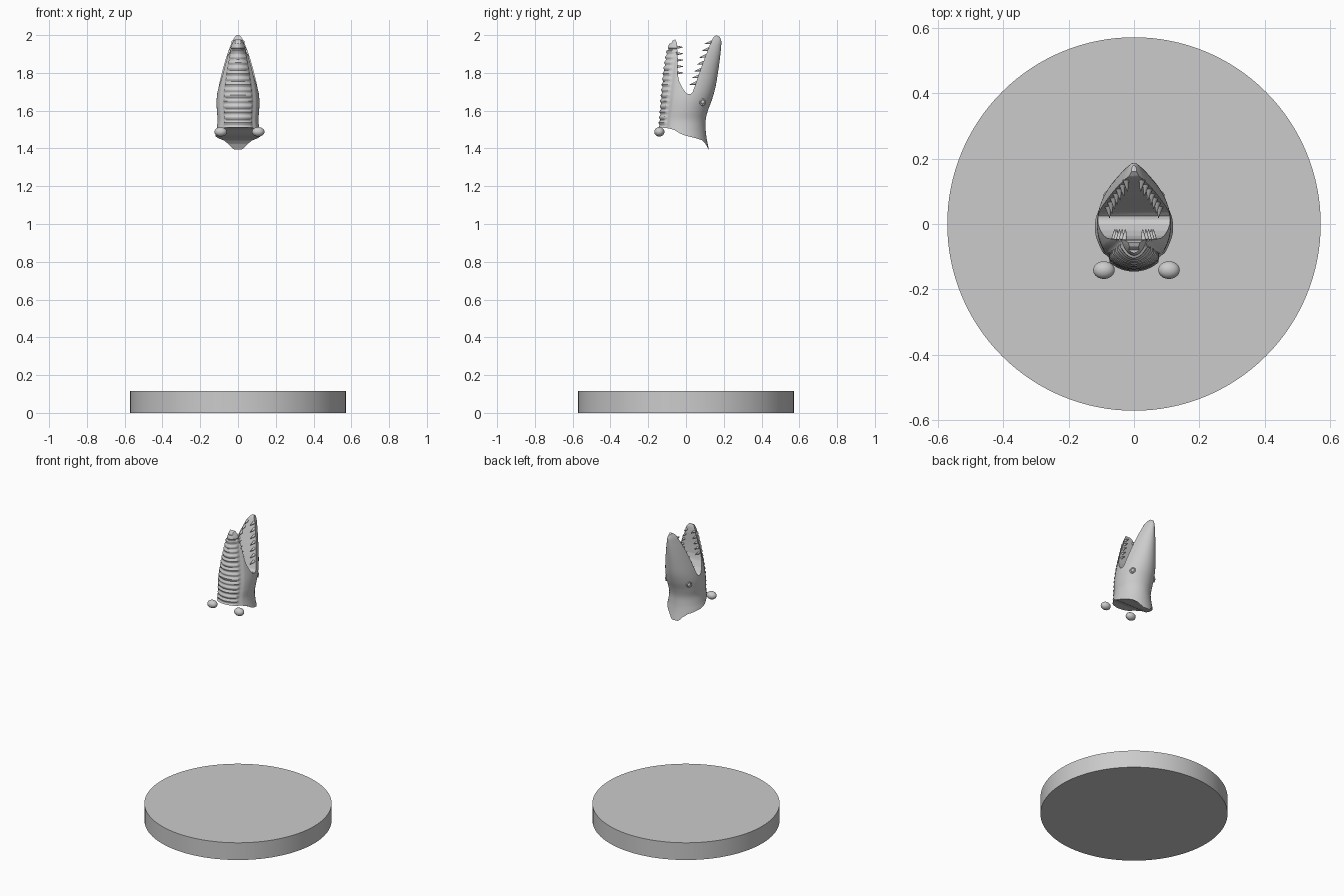
import bpy, bmesh, math
from mathutils import Vector

if "Cube" in bpy.data.objects:
    bpy.data.objects.remove(bpy.data.objects["Cube"])


def obj_from_bm(name, bm):
    bmesh.ops.recalc_face_normals(bm, faces=bm.faces)
    me = bpy.data.meshes.new(name)
    bm.to_mesh(me)
    bm.free()
    ob = bpy.data.objects.new(name, me)
    bpy.context.collection.objects.link(ob)
    return ob


def smooth(ob, angle=40):
    bpy.ops.object.select_all(action='DESELECT')
    ob.select_set(True)
    bpy.context.view_layer.objects.active = ob
    bpy.ops.object.shade_smooth_by_angle(angle=math.radians(angle))


def spline(table, z, col):
    # smooth interpolation through a table of rows (z, ...)
    for i in range(len(table) - 1):
        a, b = table[i], table[i + 1]
        if z <= b[0]:
            p = table[max(i - 1, 0)]
            n = table[min(i + 2, len(table) - 1)]
            h = b[0] - a[0]
            t = (z - a[0]) / h
            ma = (b[col] - p[col]) / (b[0] - p[0]) * h
            mb = (n[col] - a[col]) / (n[0] - a[0]) * h
            return ((2*t**3 - 3*t*t + 1) * a[col] + (t**3 - 2*t*t + t) * ma
                    + (3*t*t - 2*t**3) * b[col] + (t**3 - t*t) * mb)
    return table[-1][col]


# head outline by height: z, front y, back y, half width
HEAD = [(1.38, -.150, .124, .126), (1.45, -.148, .110, .124),
        (1.50, -.144, .104, .114), (1.55, -.140, .104, .108),
        (1.60, -.136, .116, .112), (1.66, -.132, .138, .113),
        (1.72, -.127, .155, .106), (1.80, -.119, .169, .090),
        (1.88, -.107, .180, .070), (1.94, -.094, .186, .050),
        (1.975, -.078, .186, .034), (2.005, -.058, .172, .012)]


def half_width(y, z):
    f, b, w = (spline(HEAD, z, c) for c in (1, 2, 3))
    u = (y - (f + b) / 2) / ((b - f) / 2)
    return w * math.sqrt(max(0, 1 - u * u))


# head: lofted rings with a ribbed throat panel
bm = bmesh.new()
SEG, RINGS = 72, 120
rings = []
for i in range(RINGS + 1):
    z = 1.38 + .625 * i / RINGS
    f, b, w = (spline(HEAD, z, c) for c in (1, 2, 3))
    ring = []
    for k in range(SEG):
        a = 2 * math.pi * k / SEG
        off = 0
        front = abs((a - 1.5 * math.pi + math.pi) % (2 * math.pi) - math.pi)
        if front < .78 and z < 1.92:
            off = .001 + .0035 * math.sin((z - 1.5) * 2 * math.pi / .029)
        elif front < .90 and z < 1.93:
            off = -.005
        ring.append(bm.verts.new(((w + off) * math.cos(a),
                                  (f + b) / 2 + ((b - f) / 2 + off) * math.sin(a), z)))
    rings.append(ring)
for r0, r1 in zip(rings, rings[1:]):
    for k in range(SEG):
        n = (k + 1) % SEG
        bm.faces.new((r0[k], r0[n], r1[n], r1[k]))
bm.faces.new(rings[0])
bm.faces.new(rings[-1])
head = obj_from_bm("head", bm)

# side profile (y, z) with open jaws and slanted neck cut
PROFILE = [(-.2, 1.512), (-.143, 1.512), (-.09, 1.506), (-.06, 1.497), (-.03, 1.478),
           (0, 1.467), (.05, 1.455), (.085, 1.443), (.103, 1.425), (.119, 1.395),
           (.25, 1.393), (.25, 1.965), (.187, 1.968), (.179, 1.99), (.160, 2.0),
           (.145, 1.99), (.133, 1.965), (.115, 1.92), (.085, 1.84), (.062, 1.775),
           (.045, 1.725), (.035, 1.698), (.025, 1.688), (.012, 1.687), (0, 1.694),
           (-.02, 1.722), (-.036, 1.755), (-.044, 1.79), (-.046, 1.85), (-.046, 1.92),
           (-.049, 1.96), (-.057, 1.977), (-.069, 1.972), (-.08, 1.955), (-.2, 1.95)]
bm = bmesh.new()
sides = [[bm.verts.new((x, y, z)) for y, z in PROFILE] for x in (-.3, .3)]
bm.faces.new(sides[0])
bm.faces.new(sides[1])
for k in range(len(PROFILE)):
    n = (k + 1) % len(PROFILE)
    bm.faces.new((sides[0][k], sides[0][n], sides[1][n], sides[1][k]))
cutter = obj_from_bm("jaw_cutter", bm)
cutter.hide_render = True
mod = head.modifiers.new("jaws", 'BOOLEAN')
mod.operation, mod.solver, mod.object = 'INTERSECT', 'EXACT', cutter
bpy.context.view_layer.objects.active = head
bpy.ops.object.modifier_apply(modifier=mod.name)
bpy.data.objects.remove(cutter)
smooth(head)


# teeth: curved-in cones along both jaw edges
def tooth(name, base, direction, length, radius):
    d = Vector(direction).normalized()
    bpy.ops.mesh.primitive_cone_add(vertices=12, radius1=radius, radius2=.0015, depth=length,
                                    location=Vector(base) + d * (length / 2 - .006),
                                    rotation=d.to_track_quat('Z', 'Y').to_euler())
    bpy.context.object.name = name
    smooth(bpy.context.object)


for s in (-1, 1):
    for i in range(7):
        z = 1.745 + .036 * i
        y = .050 + (z - 1.745) * .372
        x = s * (half_width(y, z) * .84 - .004)
        tooth("upper_tooth", (x, y, z), (-s * .15, -1, -.25), .038, .010)
    for i in range(5):
        z = 1.80 + .034 * i
        x = s * (half_width(-.046, z) * .84 - .004)
        tooth("lower_tooth", (x, -.046, z), (-s * .1, 1, 0), .036, .009)

# eyes: ringed balls set on the skull
for s in (-1, 1):
    ey, ez = .088, 1.645
    ex = half_width(ey, ez)
    e = .004
    ny = -(half_width(ey + e, ez) - half_width(ey - e, ez)) / (2 * e)
    normal = Vector((s, ny * .7, 0)).normalized()
    bpy.ops.mesh.primitive_torus_add(major_radius=.015, minor_radius=.0045, major_segments=24,
                                     minor_segments=10, location=(s * ex, ey, ez),
                                     rotation=normal.to_track_quat('Z', 'Y').to_euler())
    bpy.context.object.name = "eye_rim"
    smooth(bpy.context.object, 60)
    bpy.ops.mesh.primitive_uv_sphere_add(segments=20, ring_count=12, radius=.0125,
                                         location=(s * (ex - .004), ey, ez))
    bpy.context.object.name = "eye"
    smooth(bpy.context.object, 60)

# two loose pebble-like knobs in front of the neck
for name, x in (("left_knob", -.092), ("right_knob", .107)):
    bpy.ops.mesh.primitive_uv_sphere_add(segments=28, ring_count=16, radius=1,
                                         location=(x, -.141, 1.488))
    ob = bpy.context.object
    ob.name = name
    ob.scale = (.033, .027, .025)
    smooth(ob, 60)

# round base
bpy.ops.mesh.primitive_cylinder_add(vertices=128, radius=.571, depth=.116, location=(0, 0, .058))
bpy.context.object.name = "base"
smooth(bpy.context.object)
